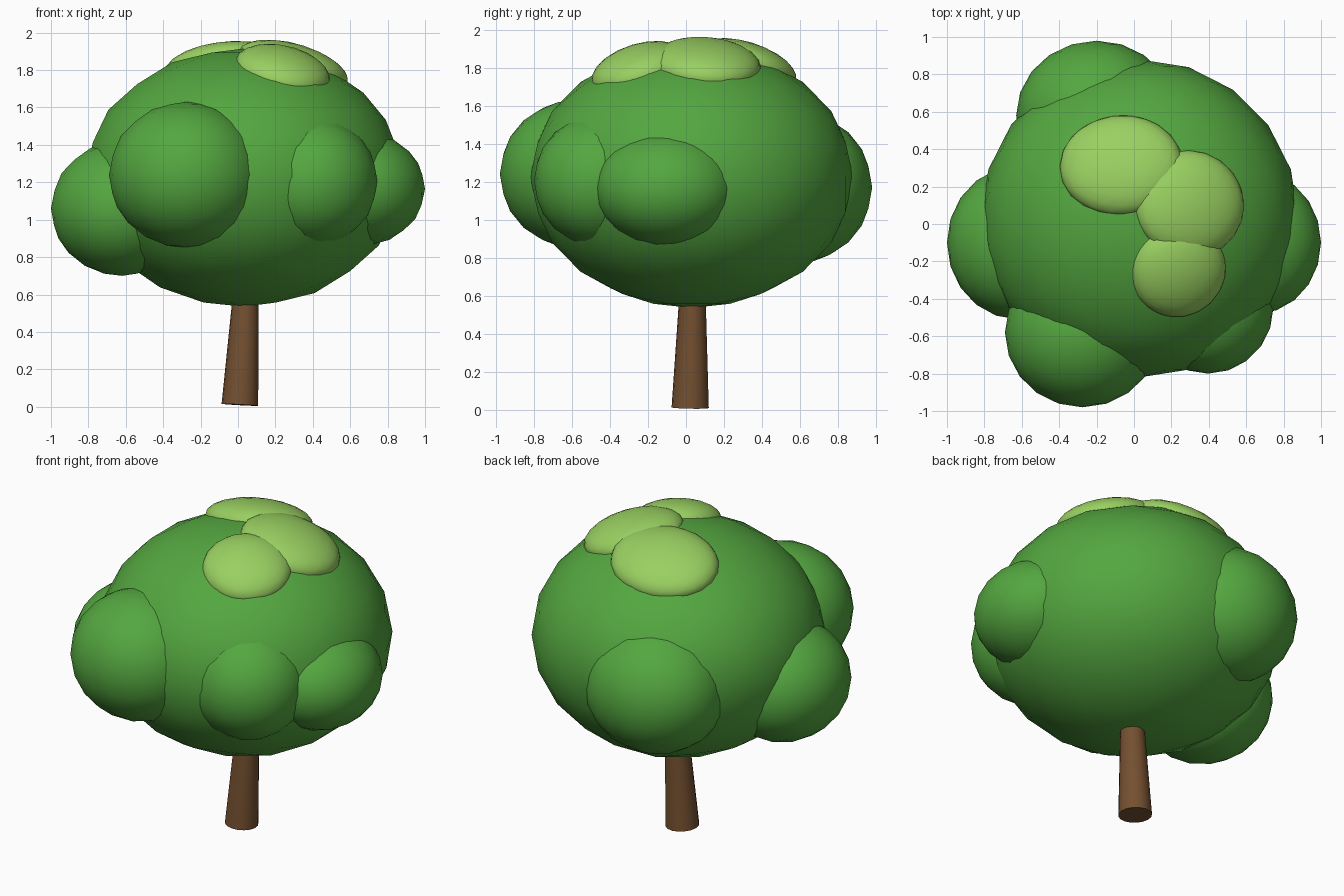
import bpy
import math
from mathutils import Vector, Matrix

if "Cube" in bpy.data.objects:
    bpy.data.objects.remove(bpy.data.objects["Cube"])


def material(name, rgb):
    m = bpy.data.materials.new(name)
    m.diffuse_color = (*rgb, 1)
    m.use_nodes = True
    m.node_tree.nodes["Principled BSDF"].inputs["Base Color"].default_value = m.diffuse_color
    return m


leaf = material("leaf_green", (0.089, 0.385, 0.051))
light_leaf = material("light_leaf_green", (0.32, 0.63, 0.12))
bark = material("bark_brown", (0.175, 0.08, 0.03))

CROWN_CENTRE = Vector((0.03, 0.03, 1.225))
CROWN_RADII = Vector((0.85, 0.85, 0.69))


def finish(name, mat):
    ob = bpy.context.object
    ob.name = name
    ob.data.materials.append(mat)
    bpy.ops.object.shade_smooth_by_angle(angle=math.radians(40))
    return ob


def blob(name, centre, radii, mat, axis=Vector((0, 0, 1))):
    """Squashed ball whose short axis points along the given direction."""
    bpy.ops.mesh.primitive_ico_sphere_add(subdivisions=3, radius=1)
    ob = finish(name, mat)
    turn = Vector((0, 0, 1)).rotation_difference(axis).to_matrix().to_4x4()
    ob.data.transform(turn @ Matrix.Diagonal((*radii, 1)))
    ob.location = centre


# Main crown
blob("crown", CROWN_CENTRE, CROWN_RADII, leaf)

# Side clumps around the crown
for name, centre, radii in [
    ("front_left_clump", (-0.275, -0.58, 1.24), (0.415, 0.40, 0.39)),
    ("front_right_clump", (0.395, -0.45, 1.205), (0.35, 0.35, 0.35)),
    ("right_clump", (0.655, -0.10, 1.165), (0.345, 0.38, 0.305)),
    ("left_clump", (-0.62, -0.10, 1.06), (0.38, 0.41, 0.36)),
    ("back_clump", (-0.20, 0.58, 1.17), (0.43, 0.40, 0.40)),
]:
    blob(name, centre, radii, leaf)

# Light patches: flattened clumps lying on the crown's top surface
for name, x, y, rx, ry in [
    ("back_light_clump", -0.075, 0.33, 0.33, 0.28),
    ("right_light_clump", 0.31, 0.11, 0.305, 0.29),
    ("front_light_clump", 0.25, -0.265, 0.26, 0.26),
]:
    dx, dy = x - CROWN_CENTRE.x, y - CROWN_CENTRE.y
    a, c = CROWN_RADII.x, CROWN_RADII.z
    dz = c * math.sqrt(1 - (dx * dx + dy * dy) / a ** 2)
    normal = Vector((dx / a ** 2, dy / a ** 2, dz / c ** 2)).normalized()
    centre = CROWN_CENTRE + Vector((dx, dy, dz)) - normal * 0.06
    blob(name, centre, (rx, ry, 0.125), light_leaf, normal)

# Leaning, tapered trunk
base, top = Vector((0.01, 0.022, 0.01)), Vector((0.05, 0.037, 0.75))
lean = top - base
bpy.ops.mesh.primitive_cone_add(vertices=16, radius1=0.098, radius2=0.062,
                                depth=lean.length)
trunk = finish("trunk", bark)
trunk.rotation_euler = lean.to_track_quat('Z', 'Y').to_euler()
trunk.location = (base + top) / 2
